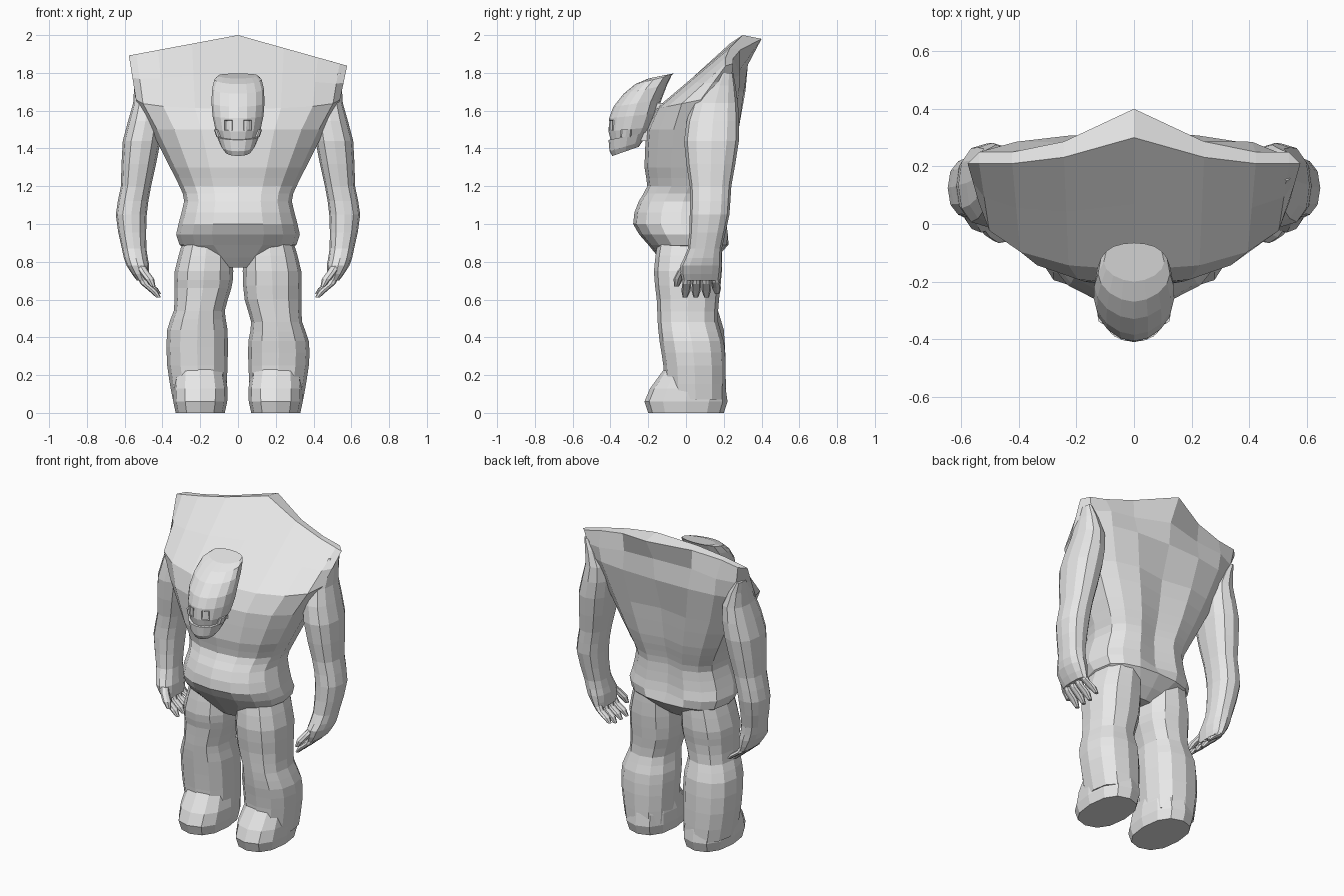
import bpy
import bmesh
import math
from mathutils import Matrix, Vector

default = bpy.data.objects.get("Cube")
if default:
    bpy.data.objects.remove(default, do_unlink=True)

SHADE = (0.8, 0.8, 0.8, 1)
grey = bpy.data.materials.new("plain grey")
grey.use_nodes = True
grey.diffuse_color = SHADE
grey.node_tree.nodes["Principled BSDF"].inputs["Base Color"].default_value = SHADE


def finish(name, bm):
    bmesh.ops.recalc_face_normals(bm, faces=bm.faces)
    mesh = bpy.data.meshes.new(name)
    bm.to_mesh(mesh)
    bm.free()
    mesh.materials.append(grey)
    obj = bpy.data.objects.new(name, mesh)
    bpy.context.scene.collection.objects.link(obj)
    return obj


def loft(name, rings):
    """Skin a stack of equal rings and close both ends with strips."""
    bm = bmesh.new()
    loops = [[bm.verts.new(point) for point in ring] for ring in rings]
    count = len(loops[0])
    for low, high in zip(loops, loops[1:]):
        for i in range(count):
            j = (i + 1) % count
            bm.faces.new((low[i], low[j], high[j], high[i]))
    half, quarter = count // 2, count // 4
    for loop in (loops[0], loops[-1]):
        for i in range(-quarter, quarter):
            ids = [k % count for k in (i, i + 1, half - i - 1, half - i)]
            bm.faces.new([loop[k] for k in dict.fromkeys(ids)])
    return finish(name, bm)


def tween(keys, steps):
    """Run a smooth curve through the key sections."""
    keys = [Vector(key) for key in keys]
    last = len(keys) - 1
    result = []
    for i in range(last):
        start, end = keys[i], keys[i + 1]
        leave = (end - keys[max(i - 1, 0)]) / 2
        arrive = (keys[min(i + 2, last)] - start) / 2
        for step in range(steps):
            t = step / steps
            ease = t * t * (3 - 2 * t)
            result.append(start.lerp(end, ease) + leave * t * (1 - t) ** 2
                          - arrive * t * t * (1 - t))
    return result + [keys[-1]]


def oval(cx, cy, z, rx, ry, count=12, power=0.85, back_power=0.85):
    """Horizontal ring that starts at the front; a low power makes it boxy."""
    ring = []
    for i in range(count):
        angle = math.tau * i / count
        s, c = math.sin(angle), math.cos(angle)
        depth = power if c > 0 else back_power
        ring.append(Vector((cx + rx * math.copysign(abs(s) ** power, s),
                            cy - ry * math.copysign(abs(c) ** depth, c), z)))
    return ring


def body_ring(z, width, front, back, tilt=0, power=0.9, back_power=0.6):
    """Central ring given by its extents, rising by tilt to the back."""
    ring = oval(0, (front + back) / 2, z, width, (back - front) / 2, 16, power, back_power)
    for point in ring:
        point.z += tilt * (point.y - front)
    return ring


# Torso: hips, overhanging belly, waist and chest
torso = [body_ring(*key) for key in tween((
    (0.77, 0.1, -0.1, 0.1),
    (0.89, 0.31, -0.2, 0.225),
    (1, 0.315, -0.28, 0.225),
    (1.12, 0.285, -0.25, 0.22),
    (1.2, 0.31, -0.205, 0.235),
    (1.3, 0.36, -0.22, 0.26),
    (1.5, 0.46, -0.21, 0.29)), 2)]

# Spine hollow down the back
for ring in torso[3:]:
    ring[len(ring) // 2].y -= 0.04

# Shoulder mantle: slopes up from the chest to a thin pointed ridge
collar = body_ring(1.61, 0.54, -0.16, 0.315, tilt=0.2, back_power=0.45)
ridge = []
for i, base in enumerate(collar):
    reach = abs(base.x)
    if i in range(5, 12):
        y, z = max(0.25, 0.4 - 0.5 * reach), 1.98 - 0.21 * reach
    else:
        y, z = 0.21 + 0.3 * max(0, 0.3 - reach), 2 - 0.25 * reach
    ridge.append(Vector((base.x * 1.07, y, z - 0.05 * base.x)))
middle = [low.lerp(high, 0.5) for low, high in zip(collar, ridge)]
for point in middle[6:11]:
    point.y += 0.3 * abs(point.x) ** 2 - 0.03
loft("torso", torso + [collar, middle, ridge])

# Neck, skull with a pointed face, and jaw
loft("neck", [body_ring(1.44, 0.08, -0.26, -0.1), body_ring(1.64, 0.08, -0.22, -0.06)])
loft("skull", [body_ring(*key, power=1.1) for key in (
    (1.447, 0.105, -0.4, -0.2, 0.2),
    (1.49, 0.12, -0.41, -0.18, 0.1),
    (1.56, 0.135, -0.407, -0.15, 0.1),
    (1.62, 0.14, -0.385, -0.13, 0.15),
    (1.69, 0.138, -0.33, -0.1, 0.2),
    (1.74, 0.125, -0.27, -0.075, 0.25),
    (1.77, 0.105, -0.2, -0.065, 0.2))])
loft("jaw", [body_ring(*key, power=1) for key in (
    (1.36, 0.07, -0.39, -0.25, 0.35),
    (1.385, 0.09, -0.405, -0.23, 0.3),
    (1.445, 0.112, -0.41, -0.21, 0.2))])

# Limb sections: centre x, centre y, height, half width, half depth
ARM = tween((
    (0.53, 0.2, 1.8, 0.02, 0.05),
    (0.48, 0.155, 1.64, 0.075, 0.12),
    (0.51, 0.135, 1.44, 0.1, 0.145),
    (0.54, 0.13, 1.2, 0.08, 0.11),
    (0.565, 0.125, 1.05, 0.082, 0.105),
    (0.55, 0.1, 0.87, 0.065, 0.09),
    (0.53, 0.08, 0.78, 0.06, 0.11),
    (0.505, 0.08, 0.7, 0.03, 0.1)), 2)
BOOT = (
    (0.205, 0.04, 0.24, 0.13, 0.15),
    (0.2, 0.01, 0.13, 0.145, 0.2),
    (0.2, 0, 0.06, 0.143, 0.22),
    (0.2, 0, 0, 0.13, 0.2))


def limb(name, sections, side, **shape):
    loft(name, [oval(side * x, y, z, rx, ry, **shape) for x, y, z, rx, ry in sections])


def digit(name, path, side, radius):
    """Finger that follows a path and tapers at the tip."""
    sections = [(*point, radius, radius) for point in path[:-1]]
    sections.append((*path[-1], radius / 2, radius / 2))
    limb(name, sections, side, count=8, power=1, back_power=1)


for side, label in ((1, "left"), (-1, "right")):
    limb(label + "_arm", ARM, side)
    limb(label + "_boot", BOOT, side)

    # Baggy leg, pinched at the knee, which sits lower on the left
    knee = 0.51 - 0.03 * side
    limb(label + "_leg", tween((
        (0.165, 0.02, 0.9, 0.13, 0.17),
        (0.18, 0.01, 0.75, 0.155, 0.18),
        (0.185, 0.01, knee + 0.12, 0.15, 0.165),
        (0.205, 0.01, knee, 0.135, 0.16),
        (0.215, 0.03, knee - 0.1, 0.16, 0.17),
        (0.215, 0.045, 0.25, 0.16, 0.165),
        (0.205, 0.05, 0.07, 0.14, 0.16)), 2), side)

    # Fingers curl inward and fan out slightly, the last one shorter
    for k in range(4):
        root = Vector((0.515, 0.01 + 0.047 * k, 0.73))
        tip = Vector((0.42, root.y + 0.01 * (k - 1.5), 0.63 if k == 3 else 0.61))
        knuckle = root.lerp(tip, 0.4) + Vector((0.015, 0, 0))
        bend = root.lerp(tip, 0.7)
        digit(f"{label}_finger_{k + 1}", (root, knuckle, bend, tip), side, 0.024)
    thumb = ((0.53, 0.02, 0.8), (0.5, -0.02, 0.75), (0.47, -0.04, 0.71), (0.45, -0.05, 0.67))
    digit(label + "_thumb", thumb, side, 0.026)

    # Square sunken eye and the cheek stud below it
    bm = bmesh.new()
    bmesh.ops.create_cube(bm, size=1, matrix=Matrix.Diagonal((0.044, 0.03, 0.055, 1)))
    front = min(bm.faces, key=lambda face: face.calc_center_median().y)
    bmesh.ops.inset_individual(bm, faces=[front], thickness=0.009, depth=-0.01)
    eye = finish(label + "_eye", bm)
    eye.location = (side * 0.045, -0.384, 1.522)
    eye.rotation_euler.z = side * 0.4
    limb(label + "_cheek", ((0.1, -0.32, 1.46, 0.014, 0.03),
                            (0.113, -0.315, 1.5, 0.014, 0.03)), side, count=8)
